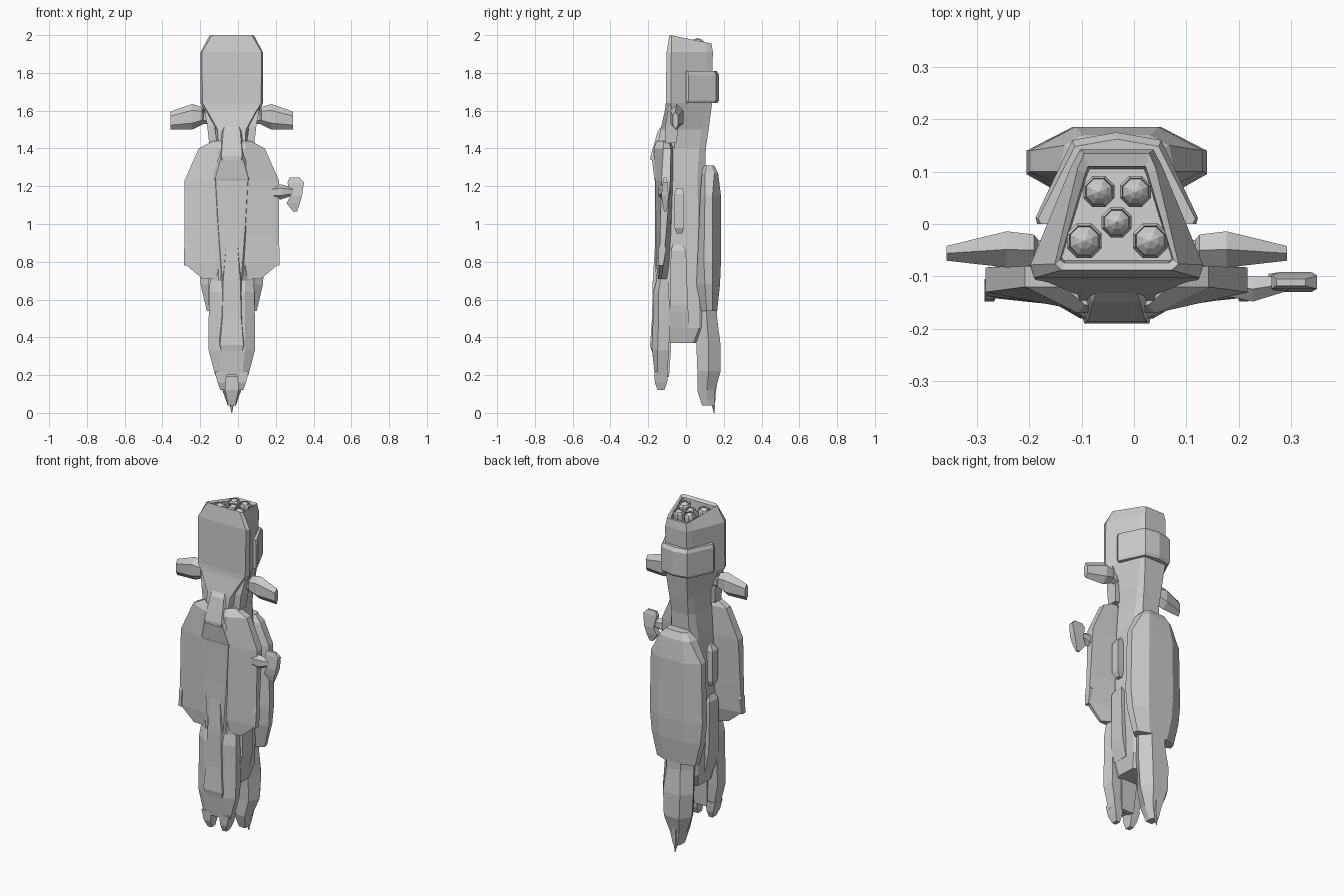
import bpy, bmesh, math

CX = -0.033  # symmetry plane of the hull


def loft(name, rings):
    """Skin equal-length rings of points and cap both ends."""
    bm = bmesh.new()
    vs = [[bm.verts.new(p) for p in r] for r in rings]
    n = len(rings[0])
    for a, b in zip(vs, vs[1:]):
        for i in range(n):
            j = (i + 1) % n
            bm.faces.new((a[i], a[j], b[j], b[i]))
    bm.faces.new(vs[0])
    bm.faces.new(vs[-1])
    bmesh.ops.recalc_face_normals(bm, faces=bm.faces)
    me = bpy.data.meshes.new(name)
    bm.to_mesh(me)
    bm.free()
    ob = bpy.data.objects.new(name, me)
    bpy.context.collection.objects.link(ob)
    return ob


def sec(z, *half, tilt=0):
    """Mirrored horizontal ring from (half width, y) points, front to back."""
    pts = list(half) + [(-x, y) for x, y in reversed(half) if x > 0]
    return [(CX + x, y, z - tilt * (y + 0.085)) for x, y in pts]


def hsec(z, x0, x1, y0, y1, s=1):
    return [(CX + s * x, y, z) for x, y in ((x0, y0), (x1, y0), (x1, y1), (x0, y1))]


def xsec(d, y0, y1, z0, z1, s=1):
    """Ring across x, octagon-like with chamfered y edges."""
    ym = (y0 + y1) / 2
    c = (z1 - z0) * 0.25
    return [(CX + s * d, y, z) for y, z in ((ym, z0), (y1, z0 + c), (y1, z1 - c),
                                            (ym, z1), (y0, z1 - c), (y0, z0 + c))]


# engine block, neck and core hull, with the sunken engine bay on top
loft("main_hull", [
    sec(0.37, (.07, -.09), (.08, -.06), (.075, .04), (.05, .06)),
    sec(0.45, (.09, -.10), (.10, -.07), (.095, .07), (.07, .10)),
    sec(0.75, (.09, -.11), (.105, -.07), (.10, .07), (.08, .10)),
    sec(1.25, (.08, -.11), (.10, -.06), (.09, .06), (.06, .10)),
    sec(1.40, (.07, -.11), (.09, -.06), (.075, .07), (.055, .105)),
    sec(1.50, (.06, -.12), (.105, -.06), (.075, .08), (.06, .12)),
    sec(1.64, (.155, -.107), (.165, -.08), (.085, .11), (.07, .138)),
    sec(1.91, (.158, -.103), (.165, -.078), (.087, .11), (.07, .142)),
    sec(2.00, (.105, -.088), (.118, -.076), (.075, .105), (.062, .135), tilt=.2),
    sec(1.99, (.10, -.074), (.108, -.068), (.06, .095), (.055, .11), tilt=.2),
    sec(1.93, (.10, -.07), (.105, -.065), (.058, .09), (.052, .105), tilt=.1),
])

# engine nozzles
for i, (x, y, r, top) in enumerate([(-.034, .062, .032, 1.978), (.036, .062, .032, 1.978),
                                    (0, .003, .031, 1.975), (-.062, -.032, .036, 1.98),
                                    (.064, -.032, .036, 1.98)]):
    prof = [(r, 1.9), (r, top - .01), (.85 * r, top), (.8 * r, top - .012), (.45 * r, top), (.05 * r, top + .008)]
    loft(f"engine_{i}", [[(CX + x + q * math.cos(math.tau * (k + .5) / 8),
                           y + q * math.sin(math.tau * (k + .5) / 8), z) for k in range(8)]
                         for q, z in prof])

# band around the back of the engine block
loft("engine_band", [
    sec(1.64, (.145, .0), (.15, .01), (.082, .15), (0, .165)),
    sec(1.655, (.152, .0), (.155, .012), (.085, .16), (0, .175)),
    sec(1.79, (.152, .0), (.155, .012), (.085, .16), (0, .175)),
    sec(1.81, (.145, .0), (.15, .01), (.08, .148), (0, .162)),
])

# wide front armour shell
loft("front_shell", [
    sec(1.44, (.06, -.155), (.10, -.12), (.10, -.09), (.06, -.07)),
    sec(1.40, (.075, -.17), (.175, -.12), (.175, -.08), (.09, -.07)),
    sec(1.23, (.08, -.163), (.25, -.13), (.25, -.083), (.10, -.07)),
    sec(0.95, (.08, -.158), (.25, -.137), (.25, -.105), (.10, -.08)),
    sec(0.79, (.09, -.157), (.25, -.14), (.25, -.12), (.10, -.09)),
    sec(0.71, (.08, -.15), (.155, -.145), (.155, -.13), (.10, -.10)),
])

# raised spine on the shell and the bridge block above it
loft("front_spine", [
    sec(1.42, (.045, -.165), (.06, -.12)),
    sec(1.34, (.06, -.18), (.10, -.145)),
    sec(1.24, (.088, -.168), (.11, -.14)),
    sec(1.23, (.085, -.165), (.11, -.13)),
    sec(1.00, (.072, -.163), (.09, -.12)),
    sec(0.70, (.05, -.165), (.10, -.12)),
])
loft("bridge_block", [
    sec(1.53, (.035, -.12), (.045, -.10), (.045, -.08)),
    sec(1.49, (.045, -.15), (.055, -.13), (.055, -.08)),
    sec(1.36, (.055, -.187), (.063, -.17), (.063, -.11)),
    sec(1.34, (.05, -.187), (.06, -.17), (.06, -.12)),
])
loft("bridge_collar", [
    sec(1.63, (.15, -.107), (.15, -.085)),
    sec(1.60, (.13, -.112), (.14, -.08)),
    sec(1.50, (.075, -.135), (.09, -.08)),
    sec(1.42, (.07, -.15), (.09, -.08)),
])

# front nose boom with its raised panel
loft("front_boom", [
    sec(1.00, (.072, -.155), (.08, -.14), (.08, -.09)),
    sec(0.70, (.07, -.157), (.115, -.135), (.105, -.09)),
    sec(0.64, (.07, -.172), (.12, -.145), (.11, -.09)),
    sec(0.50, (.07, -.175), (.122, -.145), (.11, -.085)),
    sec(0.33, (.07, -.18), (.122, -.15), (.11, -.09)),
    sec(0.20, (.055, -.165), (.088, -.15), (.08, -.10)),
])
loft("boom_panel", [
    sec(0.95, (.025, -.16), (.03, -.13)),
    sec(0.70, (.045, -.176), (.06, -.14)),
    sec(0.50, (.05, -.18), (.075, -.14)),
    sec(0.36, (.062, -.19), (.075, -.14)),
    sec(0.33, (.055, -.184), (.07, -.14)),
])
loft("boom_underside_box", [
    sec(0.40, (.04, -.12), (.05, -.08)),
    sec(0.33, (.04, -.12), (.05, -.08)),
    sec(0.19, (.03, -.12), (.04, -.09)),
])

# rear armour shell and rear nose prong
loft("rear_shell", [
    sec(1.31, (.05, .09), (.07, .11), (.065, .135), (.05, .15)),
    sec(1.27, (.08, .085), (.11, .10), (.10, .15), (.065, .17)),
    sec(1.15, (.11, .075), (.165, .10), (.165, .14), (.08, .185)),
    sec(0.80, (.11, .06), (.172, .095), (.172, .14), (.085, .185)),
    sec(0.68, (.10, .055), (.165, .10), (.16, .14), (.08, .18)),
    sec(0.54, (.09, .08), (.132, .11), (.125, .14), (.06, .165)),
])
loft("rear_prong", [
    sec(0.70, (.07, .04), (.09, .10), (.05, .165)),
    sec(0.50, (.07, .04), (.095, .11), (.045, .165)),
    sec(0.36, (.06, .055), (.10, .12), (.055, .183)),
    sec(0.22, (.06, .06), (.09, .12), (.05, .183)),
    sec(0.12, (.035, .06), (.05, .11), (.03, .155)),
    sec(0.07, (.025, .075), (.032, .11), (.02, .15)),
    sec(0.04, (.02, .085), (.022, .12), (.012, .15)),
])
loft("prong_spike", [
    sec(0.20, (.02, .11), (.028, .14), (.015, .17)),
    sec(0.10, (.015, .12), (.022, .14), (.01, .157)),
    sec(0.00, (.001, .147), (.0015, .149), (.001, .151)),
])

for s, side in ((1, "right"), (-1, "left")):
    # twin tips of the front boom
    loft(f"boom_tip_{side}", [hsec(.22, .025, .09, -.168, -.095, s),
                              hsec(.16, .032, .075, -.165, -.10, s),
                              hsec(.12, .035, .06, -.15, -.115, s)])
    # small wing and its strut
    loft(f"wing_{side}", [xsec(.10, -.065, -.035, 1.53, 1.59, s), xsec(.15, -.07, -.03, 1.53, 1.60, s),
                          xsec(.158, -.08, -.02, 1.525, 1.62, s), xsec(.21, -.083, -.014, 1.50, 1.635, s),
                          xsec(.325, -.07, -.042, 1.50, 1.595, s)])
    loft(f"wing_strut_{side}", [hsec(1.63, .12, .15, -.09, -.04, s), hsec(1.52, .09, .13, -.11, -.04, s),
                                hsec(1.43, .08, .12, -.11, -.05, s)])
    # long side pod and small side pod
    loft(f"long_pod_{side}", [hsec(.89, .08, .105, -.07, -.02, s), hsec(.86, .08, .122, -.08, -.0, s),
                              hsec(.57, .08, .122, -.085, .01, s), hsec(.54, .08, .118, -.09, .012, s),
                              hsec(.45, .08, .10, -.095, .012, s)])
    loft(f"small_pod_{side}", [hsec(1.19, .08, .115, -.05, -.02, s), hsec(1.16, .08, .135, -.06, -.01, s),
                               hsec(.98, .08, .135, -.06, -.01, s), hsec(.95, .08, .12, -.05, -.02, s)])
    # edge fin on the front shell
    loft(f"edge_fin_{side}", [hsec(.90, .24, .25, -.135, -.12, s), hsec(.87, .232, .252, -.145, -.105, s),
                              hsec(.78, .235, .252, -.148, -.12, s)])

# sensor arm on the right side only
loft("sensor_arm", [xsec(.18, -.13, -.11, 1.15, 1.18), xsec(.22, -.14, -.10, 1.135, 1.20),
                    xsec(.26, -.148, -.10, 1.13, 1.21), xsec(.335, -.125, -.10, 1.155, 1.19)])
loft("sensor_head", [hsec(1.245, .305, .36, -.118, -.105), hsec(1.22, .295, .382, -.124, -.098),
                     hsec(1.15, .31, .372, -.13, -.092), hsec(1.11, .29, .36, -.126, -.095),
                     hsec(1.065, .325, .345, -.116, -.104)])
